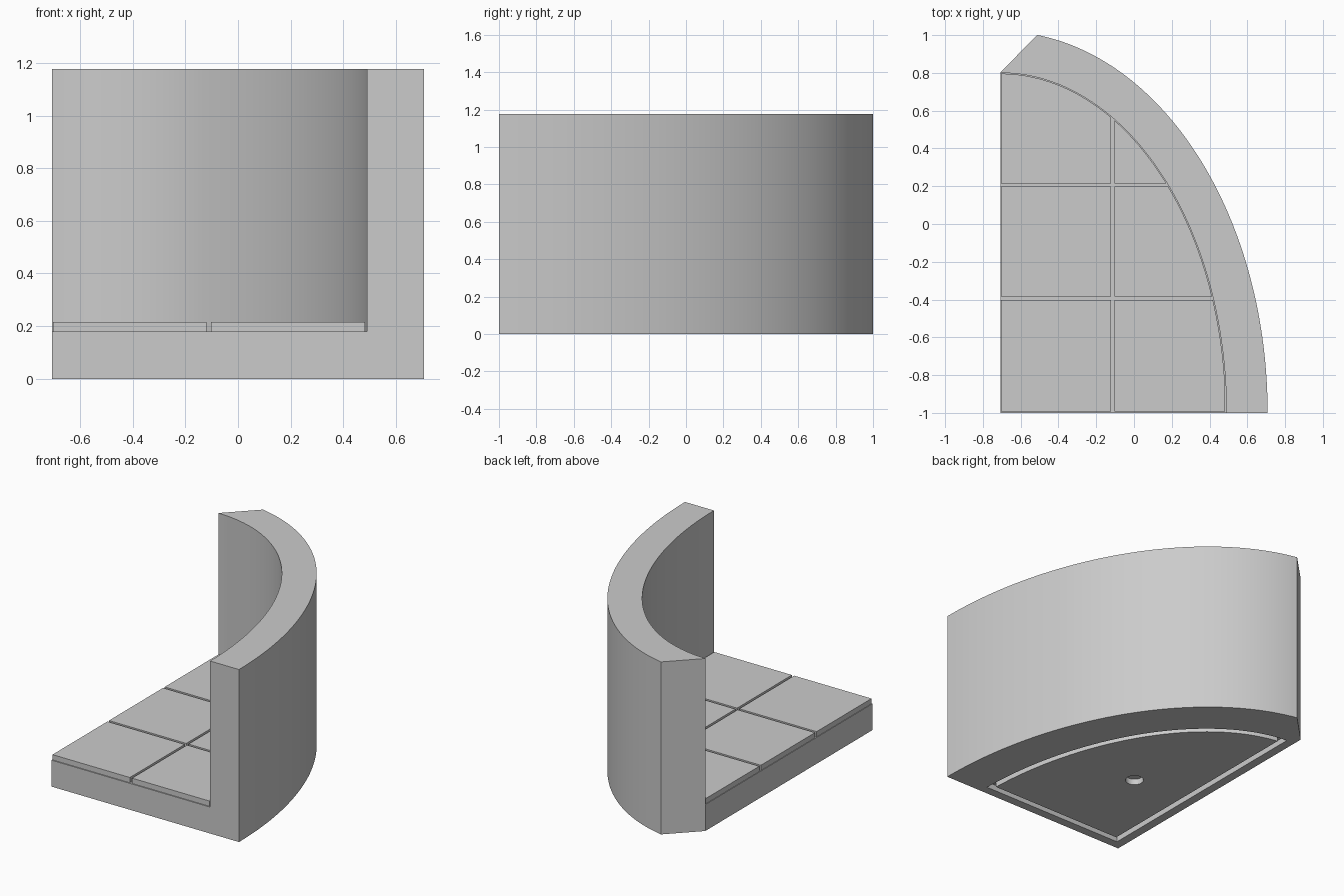
import bpy
import bmesh
from math import sin, cos, asin, acos, pi

cube = bpy.data.objects.get("Cube")
if cube:
    bpy.data.objects.remove(cube, do_unlink=True)

# Corner where the two straight sides meet, and main sizes
CX, CY = -0.7075, -1.0
OUT_A, OUT_B = 1.415, 2.02      # outer ellipse
IN_A, IN_B = 1.197, 1.80        # inner ellipse
FLOOR, TOP, TILE_TOP = 0.18, 1.176, 0.216
RECESS = 0.04
STEPS = 64

grey = bpy.data.materials.new("plain grey")
grey.use_nodes = True
grey.diffuse_color = (0.6, 0.6, 0.6, 1)
grey.node_tree.nodes["Principled BSDF"].inputs["Base Color"].default_value = (0.6, 0.6, 0.6, 1)


def arc(a, b, start, end):
    """Points on an ellipse around the corner."""
    angles = [start + (end - start) * i / STEPS for i in range(STEPS + 1)]
    return [(CX + a * cos(t), CY + b * sin(t)) for t in angles]


def quarter(inset):
    """Quarter of the inner ellipse with every side moved inward."""
    a, b = IN_A - inset, IN_B - inset
    curve = arc(a, b, asin(inset / b), acos(inset / a))
    return curve + [(CX + inset, CY + inset)]


def prism(name, outline, low, high, cuts=()):
    """Extrude an outline upward, first trimming it at (point, normal) lines."""
    bm = bmesh.new()
    bm.faces.new([bm.verts.new((x, y, low)) for x, y in outline])
    for point, normal in cuts:
        bmesh.ops.bisect_plane(bm, geom=bm.verts[:] + bm.edges[:] + bm.faces[:],
                               plane_co=point, plane_no=normal, clear_outer=True)
    made = bmesh.ops.extrude_face_region(bm, geom=bm.faces[:])["geom"]
    bmesh.ops.translate(bm, vec=(0, 0, high - low),
                        verts=[v for v in made if isinstance(v, bmesh.types.BMVert)])
    bmesh.ops.recalc_face_normals(bm, faces=bm.faces[:])
    mesh = bpy.data.meshes.new(name)
    bm.to_mesh(mesh)
    bm.free()
    mesh.materials.append(grey)
    obj = bpy.data.objects.new(name, mesh)
    bpy.context.collection.objects.link(obj)
    return obj


def activate(obj):
    bpy.ops.object.select_all(action="DESELECT")
    obj.select_set(True)
    bpy.context.view_layer.objects.active = obj


def subtract(target, cutter):
    activate(target)
    mod = target.modifiers.new("cut", "BOOLEAN")
    mod.operation = "DIFFERENCE"
    mod.solver = "EXACT"
    mod.object = cutter
    bpy.ops.object.modifier_apply(modifier=mod.name)
    bpy.data.objects.remove(cutter, do_unlink=True)


# Curved wall and floor in one block, with the slanted back end
outer = arc(OUT_A, OUT_B, 0, acos((-0.512 - CX) / OUT_A))
body = prism("curved_wall_base", outer + [(CX, CY + IN_B + 0.003), (CX, CY)], 0, TOP)

# Open room inside the wall
room = arc(IN_A, IN_B, 0, pi / 2)
room = [(room[0][0], CY - 0.2)] + room + [(CX - 0.2, CY + IN_B), (CX - 0.2, CY - 0.2)]
subtract(body, prism("room_cutter", room, FLOOR, TOP + 0.2))

# Groove around the underside
groove = prism("groove_cutter", quarter(0.06), -0.1, RECESS)
subtract(groove, prism("groove_core", quarter(0.10), -0.2, RECESS + 0.1))
subtract(body, groove)

# Round hole in the underside
ring = [(-0.23 + 0.057 * cos(i * pi / 16), -0.27 + 0.057 * sin(i * pi / 16)) for i in range(32)]
subtract(body, prism("hole_cutter", ring, -0.1, RECESS))

activate(body)
bpy.ops.object.shade_smooth_by_angle()

# Floor tiles, trimmed to the curve
columns = [(-0.7035, -0.1205), (-0.1035, 0.482)]
rows = [(-0.993, -0.402), (-0.385, 0.198), (0.215, 0.85)]
for c, (x0, x1) in enumerate(columns):
    for r, (y0, y1) in enumerate(rows):
        cuts = [((x0, 0, 0), (-1, 0, 0)), ((x1, 0, 0), (1, 0, 0)),
                ((0, y0, 0), (0, -1, 0)), ((0, y1, 0), (0, 1, 0))]
        tile = prism(f"floor_tile_{c + 1}_{r + 1}", quarter(0.004), FLOOR, TILE_TOP, cuts)
        activate(tile)
        bpy.ops.object.shade_smooth_by_angle()
